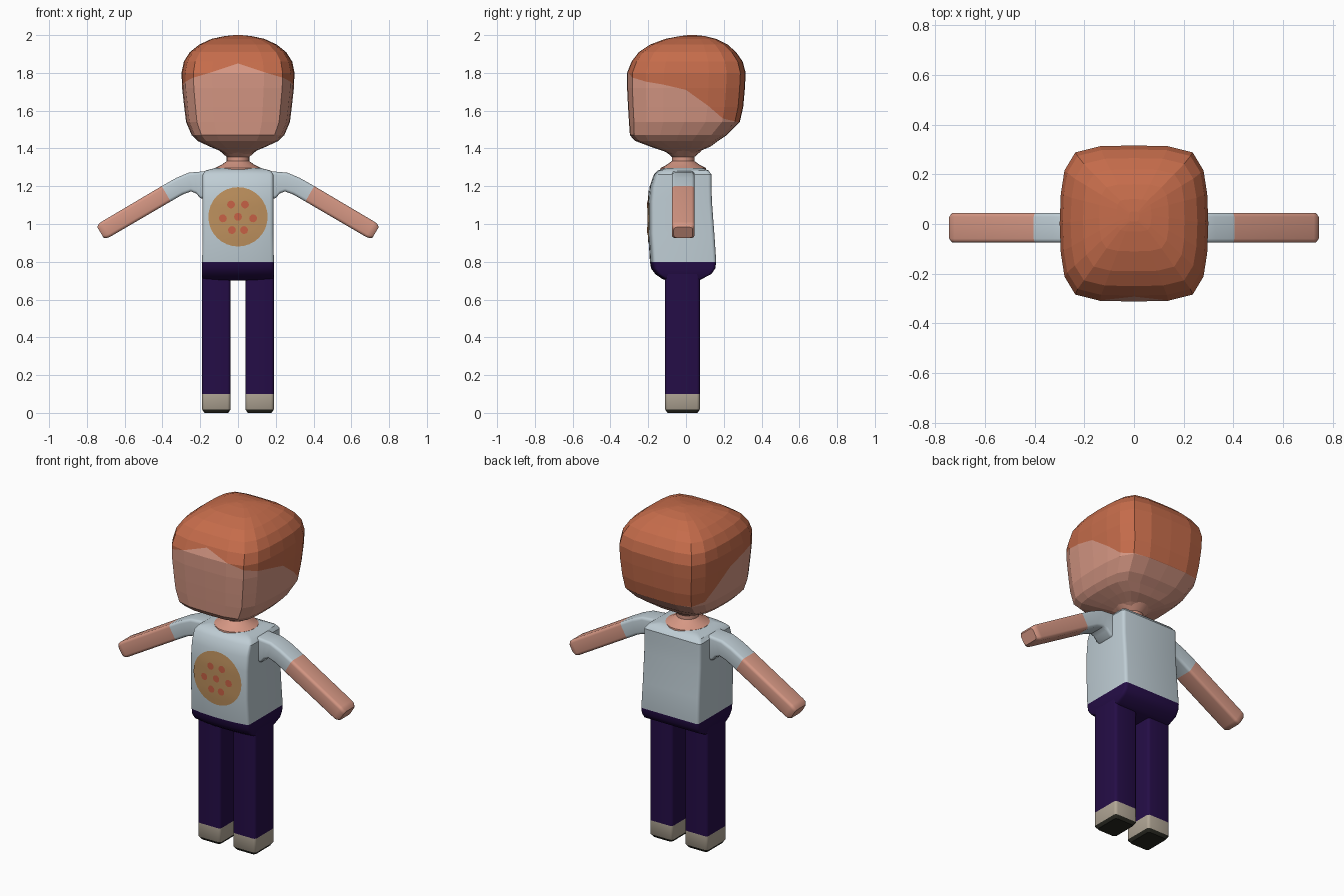
import bpy, bmesh, math

if "Cube" in bpy.data.objects:
    bpy.data.objects.remove(bpy.data.objects["Cube"])


def material(name, rgb):
    m = bpy.data.materials.new(name)
    m.diffuse_color = (*rgb, 1)
    m.use_nodes = True
    m.node_tree.nodes["Principled BSDF"].inputs["Base Color"].default_value = m.diffuse_color
    return m


SKIN = material("skin", (0.67, 0.31, 0.23))
HAIR = material("orange_hair", (0.56, 0.15, 0.07))
SHIRT = material("pale_blue_shirt", (0.52, 0.61, 0.66))
PANTS = material("purple_trousers", (0.018, 0.004, 0.062))
SHOE = material("beige_shoe", (0.45, 0.39, 0.31))
SOLE = material("dark_sole", (0.02, 0.02, 0.014))
CRUST = material("golden_emblem", (0.51, 0.28, 0.11))
SPOT = material("red_spot", (0.57, 0.12, 0.06))


def lerp(table, t):
    """Piecewise linear lookup in rising (t, value) pairs."""
    if t <= table[0][0]:
        return table[0][1]
    for (a, va), (b, vb) in zip(table, table[1:]):
        if t <= b:
            return va + (vb - va) * (t - a) / (b - a)
    return table[-1][1]


def finish(name, bm, mats, smooth=None):
    me = bpy.data.meshes.new(name)
    bm.to_mesh(me)
    bm.free()
    for m in mats:
        me.materials.append(m)
    ob = bpy.data.objects.new(name, me)
    bpy.context.collection.objects.link(ob)
    if smooth:
        bpy.ops.object.select_all(action='DESELECT')
        ob.select_set(True)
        bpy.context.view_layer.objects.active = ob
        bpy.ops.object.shade_smooth_by_angle(angle=math.radians(smooth))
    return ob


def loft(rings, bands):
    """Skin closed rings of 3D points; bands gives a material index per step."""
    bm = bmesh.new()
    rows = [[bm.verts.new(p) for p in r] for r in rings]
    n = len(rows[0])
    for a, b, mi in zip(rows, rows[1:], bands):
        for i in range(n):
            j = (i + 1) % n
            bm.faces.new((a[i], a[j], b[j], b[i])).material_index = mi
    bm.faces.new(rows[0]).material_index = bands[0]
    bm.faces.new(rows[-1]).material_index = bands[-1]
    bmesh.ops.recalc_face_normals(bm, faces=bm.faces)
    return bm


def rounded(x0, x1, y0, y1, r, bow=0.0):
    """Rounded rectangle; bow pushes the y0 side outward in the middle."""
    pts = []
    corners = ((x1 - r, y1 - r, 0), (x0 + r, y1 - r, 90),
               (x0 + r, y0 + r, 180), (x1 - r, y0 + r, 270))
    for cx, cy, start in corners:
        for k in range(4):
            a = math.radians(start + 30 * k)
            pts.append((cx + r * math.cos(a), cy + r * math.sin(a)))
        if start == 180 and bow:
            for t in (-0.6, -0.3, 0, 0.3, 0.6):
                pts.append(((x0 + x1) / 2 + t * (x1 - x0) / 2,
                            y0 - bow * (1 - t * t)))
    return pts


def split_colours(bm, f):
    """Cut faces along f = 0 and give material 1 where f > 0."""
    value = {v: f(v.co) for v in bm.verts}
    new = set()
    for e in list(bm.edges):
        a, b = e.verts
        if value[a] * value[b] < 0:
            t = value[a] / (value[a] - value[b])
            new.add(bmesh.utils.edge_split(e, a, t)[1])
    for face in list(bm.faces):
        hit = [v for v in face.verts if v in new]
        if len(hit) == 2:
            bmesh.utils.face_split(face, hit[0], hit[1])
    for face in bm.faces:
        face.material_index = int(f(face.calc_center_median()) > 0)


# Head: one boxy rounded outline scaled up the height
quarter = [(1, 0), (0.985, 0.38), (0.935, 0.68), (0.79, 0.91), (0.46, 0.99)]
outline = (quarter + [(0, 1)] + [(-x, y) for x, y in quarter[:0:-1]])
outline += [(-x, -y) for x, y in outline]
head_levels = [  # z, half width, front y, back y
    (1.37, .065, -.085, .045), (1.385, .09, -.115, .07),
    (1.41, .15, -.19, .13), (1.44, .215, -.27, .17),
    (1.47, .245, -.297, .215), (1.54, .275, -.302, .285),
    (1.62, .285, -.307, .303), (1.72, .296, -.312, .312),
    (1.80, .299, -.312, .316), (1.86, .287, -.288, .300),
    (1.91, .255, -.25, .265), (1.95, .205, -.19, .22),
    (1.98, .14, -.11, .16), (1.995, .07, -.03, .10), (2.0, .02, .01, .05)]
rings = [[(x * hx, (y0 + y1) / 2 + y * (y1 - y0) / 2, z) for x, y in outline]
         for z, hx, y0, y1 in head_levels]
side_hairline = [(-.28, 1.775), (-.2, 1.75), (-.1, 1.735), (0, 1.71),
                 (.1, 1.645), (.15, 1.585), (.2, 1.555), (.3, 1.535)]


def above_hairline(p):
    h = lerp(side_hairline, p.y)
    if p.y < 0:
        h += 0.075 * math.cos(math.pi / 2 * min(1, abs(p.x) / 0.24)) ** 2
    return p.z - h


bm = loft(rings, [0] * (len(rings) - 1))
split_colours(bm, above_hairline)
finish("head", bm, [SKIN, HAIR])

# Neck flaring into the shirt collar
neck = [(1.27, .125), (1.297, .12), (1.313, .088), (1.333, .06),
        (1.355, .06), (1.39, .1)]
rings = [[(r * math.cos(i * math.pi / 10), -.015 + r * math.sin(i * math.pi / 10), z)
          for i in range(20)] for z, r in neck]
finish("neck", loft(rings, [0] * 5), [SKIN], 40)

# Torso: trousers up to the waist, shirt above, front gently bowed
BOW = 0.015
torso = [  # z, half width, front corner y, back y
    (.70, .18, -.09, .07), (.712, .187, -.115, .09), (.735, .19, -.148, .135),
    (.765, .19, -.170, .155), (.80, .19, -.176, .16), (.95, .187, -.185, .15),
    (1.12, .187, -.185, .137), (1.2, .187, -.177, .135),
    (1.262, .187, -.155, .135), (1.283, .172, -.135, .12),
    (1.296, .12, -.10, .085)]
rings = [[(x, y, z) for x, y in rounded(-hx, hx, y0, y1, .018, BOW)]
         for z, hx, y0, y1 in torso]
finish("torso", loft(rings, [1] * 4 + [0] * 6), [SHIRT, PANTS], 35)


# Emblem: thin round plates that follow the front of the shirt
def shirt_disc(name, cx, cz, radius, lift, mat, rows, n):
    front = [(z, y0 - BOW) for z, _, y0, _ in torso]

    def point(x, z):
        return (x, lerp(front, z) + BOW * (x / .187) ** 2 - lift, z)

    bm = bmesh.new()
    centre = bm.verts.new(point(cx, cz))
    prev = None
    for k in range(1, rows + 1):
        r = radius * k / rows
        row = [bm.verts.new(point(cx + r * math.cos(2 * math.pi * i / n),
                                  cz + r * math.sin(2 * math.pi * i / n)))
               for i in range(n)]
        for i in range(n):
            j = (i + 1) % n
            if prev:
                bm.faces.new((prev[i], row[i], row[j], prev[j]))
            else:
                bm.faces.new((centre, row[i], row[j]))
        prev = row
    bm.normal_update()
    for f in bm.faces:
        if f.normal.y > 0:
            f.normal_flip()
    finish(name, bm, [mat], 30)


shirt_disc("shirt_emblem", 0, 1.038, .157, .003, CRUST, 5, 32)
spots = [(0, 1.038), (-.08, 1.03), (.08, 1.03), (-.037, 1.103), (.037, 1.103),
         (-.032, .968), (.032, .968)]
for i, (x, z) in enumerate(spots):
    shirt_disc(f"emblem_spot_{i + 1}", x, z, .021, .006, SPOT, 1, 12)

# Arms: sections along a drooping path, sleeve first
arm = [  # x, z, droop angle, half thickness
    (.17, 1.205, 0, .075), (.2, 1.207, 0, .07), (.222, 1.218, 2, .057),
    (.255, 1.222, 8, .05), (.31, 1.2, 22, .047), (.38, 1.16, 30, .047),
    (.70, .972, 31, .046), (.715, .963, 31, .043), (.728, .955, 31, .033)]
# Legs: sole, shoe and trouser leg
leg = [(0, .012), (.018, 0), (.10, 0), (.74, 0)]  # z, inset

for side, s in (("right", 1), ("left", -1)):
    rings = []
    for x, z, deg, h in arm:
        a = math.radians(deg)
        d = .06 if x < .72 else .05
        rings.append([(s * (x + u * math.sin(a)), -.015 + y, z + u * math.cos(a))
                      for u, y in rounded(-h, h, -d, d, .016)])
    finish(f"{side}_arm", loft(rings, [0] * 5 + [1] * 3), [SHIRT, SKIN], 40)

    rings = [[(s * x, y, z) for x, y in
              rounded(.04 + i, .19 - i, -.11 + i, .073 - i, .016)]
             for z, i in leg]
    finish(f"{side}_leg", loft(rings, [0, 1, 2]), [SOLE, SHOE, PANTS], 40)
